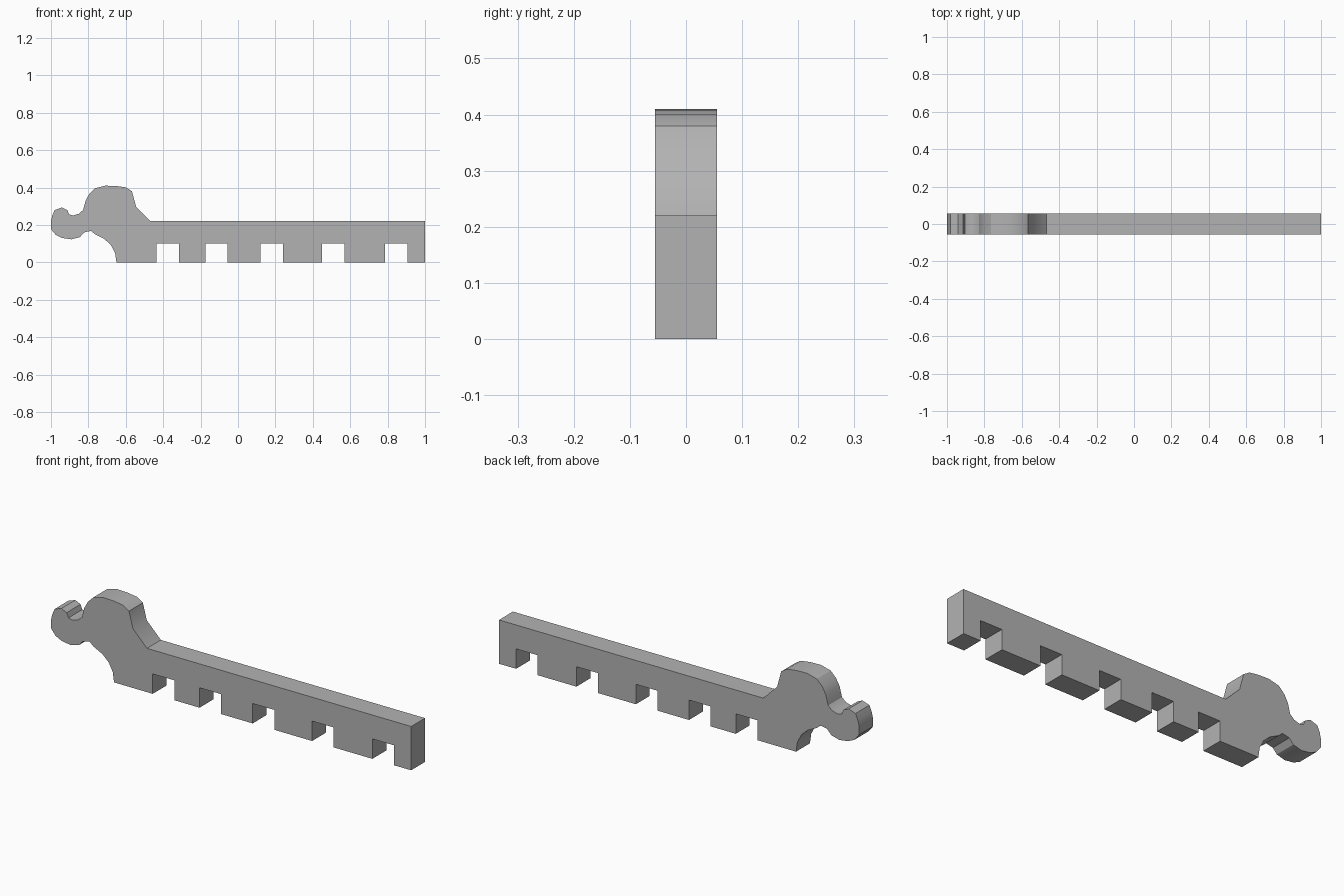
import bpy, bmesh, math

cube = bpy.data.objects.get("Cube")
if cube:
    bpy.data.objects.remove(cube, do_unlink=True)

THICK = 0.11
BAR_TOP = 0.22
NOTCH_TOP = 0.10
NOTCH_WIDTH = 0.12
NOTCH_STARTS = [-0.435, -0.175, 0.12, 0.45, 0.785]

# Underside of the bar, with square notches
outline = [(-0.65, 0)]
for x in NOTCH_STARTS:
    outline += [(x, 0), (x, NOTCH_TOP), (x + NOTCH_WIDTH, NOTCH_TOP), (x + NOTCH_WIDTH, 0)]

# Square end and straight top edge
outline += [(1, 0), (1, BAR_TOP), (-0.467, BAR_TOP)]

# Rounded hump
outline += [(-0.545, 0.298), (-0.567, 0.38), (-0.60, 0.401), (-0.65, 0.408), (-0.71, 0.41),
            (-0.765, 0.396), (-0.795, 0.366), (-0.815, 0.33), (-0.828, 0.28)]

# Curled tip
outline += [(-0.85, 0.26), (-0.88, 0.251), (-0.903, 0.256), (-0.913, 0.28), (-0.942, 0.293),
            (-0.98, 0.28), (-0.993, 0.25), (-1, 0.22), (-1, 0.178), (-0.975, 0.147),
            (-0.94, 0.13), (-0.89, 0.123), (-0.845, 0.135), (-0.823, 0.16), (-0.785, 0.168)]

# Curved throat back down to the base
outline += [(-0.765, 0.15), (-0.715, 0.125), (-0.68, 0.093), (-0.657, 0.05)]

# Extrude the outline into a flat plate
bm = bmesh.new()
face = bm.faces.new([bm.verts.new((x, -THICK / 2, z)) for x, z in outline])
extruded = bmesh.ops.extrude_face_region(bm, geom=[face])["geom"]
bmesh.ops.translate(bm, vec=(0, THICK, 0),
                    verts=[v for v in extruded if isinstance(v, bmesh.types.BMVert)])
bmesh.ops.recalc_face_normals(bm, faces=bm.faces)
mesh = bpy.data.meshes.new("notched_bar")
bm.to_mesh(mesh)
bm.free()

bar = bpy.data.objects.new("notched_bar", mesh)
bpy.context.collection.objects.link(bar)

# Plain grey
grey = bpy.data.materials.new("plain_grey")
grey.use_nodes = True
colour = (0.45, 0.45, 0.45, 1)
grey.diffuse_color = colour
grey.node_tree.nodes["Principled BSDF"].inputs["Base Color"].default_value = colour
mesh.materials.append(grey)

# Soft curves, crisp corners
bpy.ops.object.select_all(action="DESELECT")
bar.select_set(True)
bpy.context.view_layer.objects.active = bar
bpy.ops.object.shade_smooth_by_angle(angle=math.radians(30))
